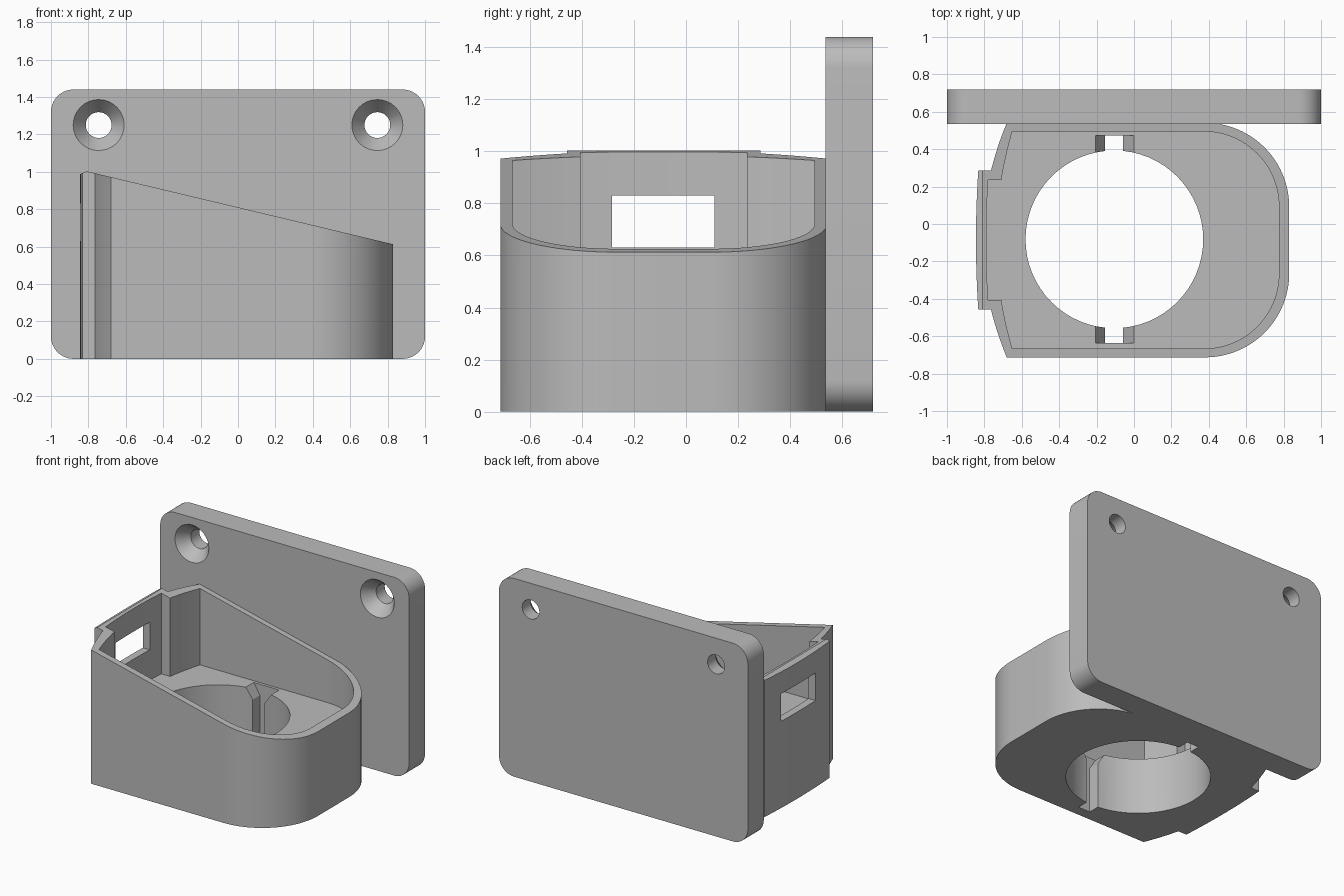
import bpy, bmesh
from math import sin, cos, pi, radians
from mathutils import Vector

cube = bpy.data.objects.get("Cube")
if cube:
    bpy.data.objects.remove(cube, do_unlink=True)

grey = bpy.data.materials.new("light_grey")
grey.use_nodes = True
colour = (0.5, 0.5, 0.5, 1)
grey.diffuse_color = colour
next(n for n in grey.node_tree.nodes if n.type == 'BSDF_PRINCIPLED').inputs["Base Color"].default_value = colour

MID_Y = -0.086   # symmetry line of the holder


def prism(name, points, low, high, axis='z'):
    """Extrude a flat outline along z, or an x-z outline along y."""
    def place(p, h):
        return (p[0], p[1], h) if axis == 'z' else (p[0], h, p[1])
    bm = bmesh.new()
    face = bm.faces.new([bm.verts.new(place(p, low)) for p in points])
    grown = bmesh.ops.extrude_face_region(bm, geom=[face])["geom"]
    shift = Vector(place((0, 0), high - low))
    bmesh.ops.translate(bm, vec=shift, verts=[v for v in grown if isinstance(v, bmesh.types.BMVert)])
    bmesh.ops.recalc_face_normals(bm, faces=bm.faces)
    mesh = bpy.data.meshes.new(name)
    bm.to_mesh(mesh)
    bm.free()
    mesh.materials.append(grey)
    obj = bpy.data.objects.new(name, mesh)
    bpy.context.collection.objects.link(obj)
    return obj


def arc(cx, cy, r, start, end, steps):
    angles = [radians(start + (end - start) * i / steps) for i in range(steps + 1)]
    return [(cx + r * cos(a), cy + r * sin(a)) for a in angles]


def bowed(x, bow, y_from, y_to, steps=8):
    """Shallow curved end, x being its furthest reach."""
    ys = [y_from + (y_to - y_from) * i / steps for i in range(steps + 1)]
    return [(x + bow * y * y, y) for y in ys]


def holder_outline(right, half, radius, end_x, end_bow, tab_half, tab_x, tab_bow):
    pts = arc(right - radius, half - radius, radius, 0, 90, 24)
    pts += bowed(end_x, end_bow, half, tab_half)
    pts += bowed(tab_x, tab_bow, tab_half, 0.03)
    pts += [(x, -y) for x, y in reversed(pts)]
    return [(x, y + MID_Y) for x, y in pts]


def cut(target, cutter):
    cutter.hide_render = True
    mod = target.modifiers.new("cut", 'BOOLEAN')
    mod.operation = 'DIFFERENCE'
    mod.solver = 'EXACT'
    mod.object = cutter
    bpy.context.view_layer.objects.active = target
    bpy.ops.object.modifier_apply(modifier=mod.name)
    bpy.data.objects.remove(cutter, do_unlink=True)


def smooth(obj):
    bpy.ops.object.select_all(action='DESELECT')
    obj.select_set(True)
    bpy.context.view_layer.objects.active = obj
    bpy.ops.object.shade_smooth_by_angle(angle=radians(30))


# Holder body with the raised tab on its end
holder = prism("holder_body", holder_outline(0.83, 0.627, 0.45, -0.81, 0.33, 0.372, -0.845, 0.09), 0, 1.1)

# Cavity above a thick floor
cut(holder, prism("cavity", holder_outline(0.775, 0.58, 0.4, -0.735, 0.25, 0.32, -0.79, 0.1), 0.41, 1.3))

# Round opening in the floor
cut(holder, prism("floor_hole", arc(-0.105, MID_Y + 0.004, 0.475, 0, 354.375, 63), -0.2, 0.6))

# Pair of slots with chamfered mouths
slot = [(-0.155, -0.1), (-0.06, -0.1), (-0.06, 0.33), (0, 0.41),
        (0, 0.5), (-0.205, 0.5), (-0.205, 0.41), (-0.155, 0.33)]
cut(holder, prism("slots", slot, -0.637, 0.473, 'y'))

# Window through the tab
window = [(-1, 0.63), (-0.7, 0.63), (-0.7, 0.83), (-1, 0.83)]
cut(holder, prism("window", window, -0.285, 0.11, 'y'))

# Sloping rim
slope = [(-1, 0.918), (-0.81, 1.003), (1, 0.572), (1, 2), (-1, 2)]
cut(holder, prism("slope", slope, -1, 1, 'y'))
smooth(holder)

# Mounting plate with rounded corners
R, TOP = 0.12, 1.44
corners = [(1 - R, TOP - R), (R - 1, TOP - R), (R - 1, R), (1 - R, R)]
outline = []
for i, (x, z) in enumerate(corners):
    outline += arc(x, z, R, 90 * i, 90 * i + 90, 10)
plate = prism("mounting_plate", outline, 0.535, 0.718, 'y')

# Countersunk screw holes
for x in (-0.745, 0.745):
    cut(plate, prism("screw_hole", arc(x, 1.25, 0.069, 0, 348.75, 31), 0.4, 0.9, 'y'))
    bpy.ops.mesh.primitive_cone_add(vertices=32, radius1=0.168, radius2=0.069, depth=0.125,
                                    location=(x, 0.5575, 1.25), rotation=(-pi / 2, 0, 0))
    cut(plate, bpy.context.object)
smooth(plate)
